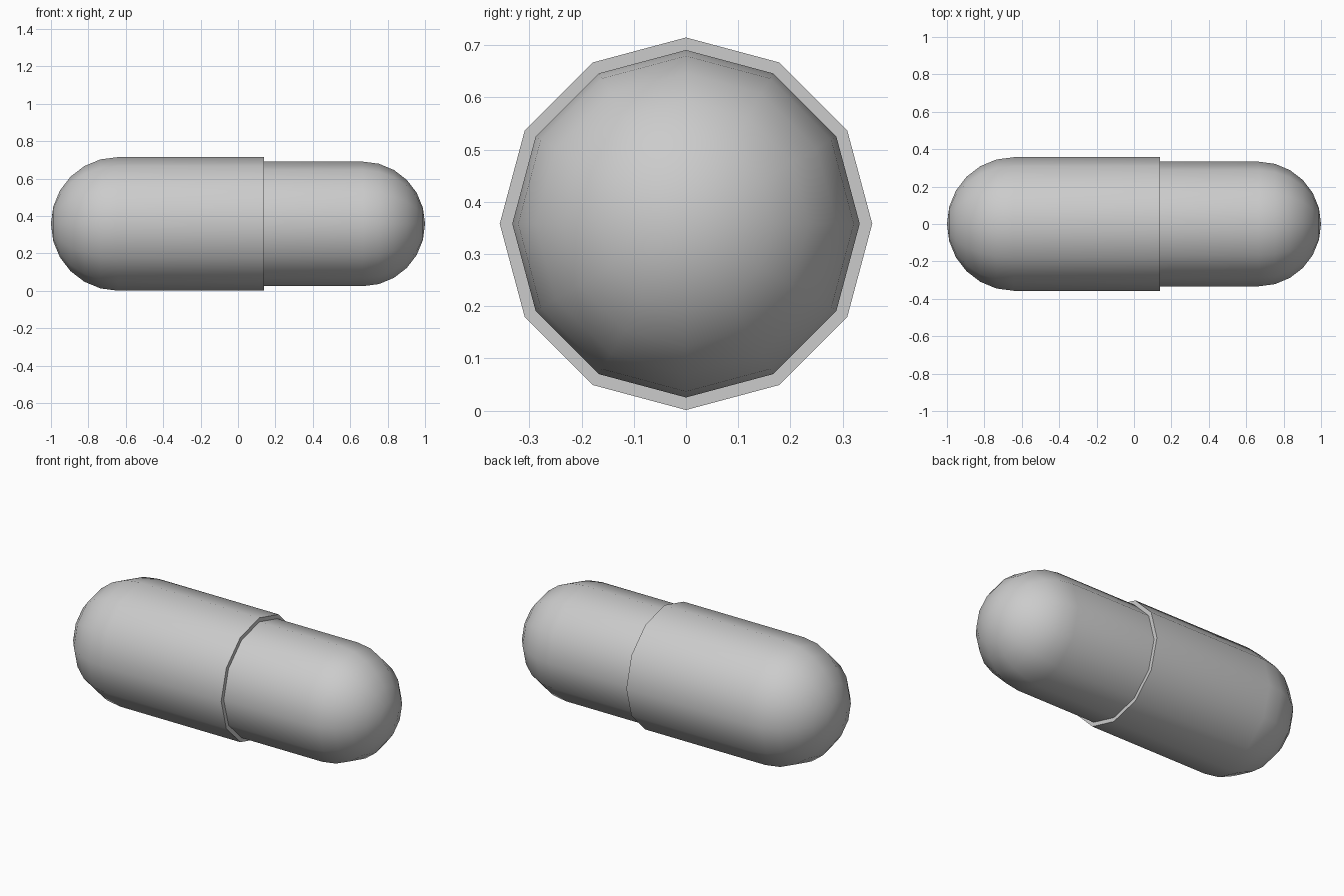
import bpy, bmesh
from math import sin, cos, pi, radians

if "Cube" in bpy.data.objects:
    bpy.data.objects.remove(bpy.data.objects["Cube"])

SIDES = 12        # facets around the capsule
STEPS = 6         # rings in each rounded end
AXIS_Z = 0.358    # height of the long axis
CAP_R, BODY_R = 0.357, 0.333
RIM_X = 0.14


def dome(centre, radius, direction):
    """Quarter-circle profile from the tube edge to the pole, as (x, r)."""
    return [(centre + direction * radius * sin(i * pi / 2 / STEPS),
             radius * cos(i * pi / 2 / STEPS) if i < STEPS else 0.0)
            for i in range(STEPS + 1)]


def lathe_x(name, profile):
    """Revolve an (x, r) profile around the horizontal axis."""
    bm = bmesh.new()
    rings = []
    for x, r in profile:
        if r == 0:
            rings.append([bm.verts.new((x, 0, AXIS_Z))] * SIDES)
        else:
            rings.append([bm.verts.new((x, r * sin(2 * pi * k / SIDES),
                                        AXIS_Z + r * cos(2 * pi * k / SIDES)))
                          for k in range(SIDES)])
    for a, b in zip(rings, rings[1:]):
        for k in range(SIDES):
            n = (k + 1) % SIDES
            corners = list(dict.fromkeys((a[k], b[k], b[n], a[n])))
            bm.faces.new(corners)
    # profiles run from -x to +x, so this winding is made outward-facing
    for f in bm.faces:
        c = f.calc_center_median()
        mid = max(-0.6, min(0.6, c.x))
        out = c.copy()
        out.x -= mid
        out.z -= AXIS_Z
        if abs(f.normal.x if f.normal.length else 0) > 0.99 and abs(c.x - RIM_X) < 0.01:
            out.xyz = (1, 0, 0)
        f.normal_update()
        if abs(c.x - RIM_X) < 1e-4:
            out.xyz = (1, 0, 0)
        if f.normal.dot(out) < 0:
            f.normal_flip()
    mesh = bpy.data.meshes.new(name)
    bm.to_mesh(mesh)
    bm.free()
    obj = bpy.data.objects.new(name, mesh)
    bpy.context.collection.objects.link(obj)
    bpy.ops.object.select_all(action='DESELECT')
    obj.select_set(True)
    bpy.context.view_layer.objects.active = obj
    bpy.ops.object.shade_smooth_by_angle(angle=radians(40))
    return obj


# Wider left half with a flat rim
lathe_x("capsule_cap", dome(-1 + CAP_R, CAP_R, -1)[::-1]
        + [(RIM_X, CAP_R), (RIM_X, BODY_R)])

# Narrower right half emerging from the rim
lathe_x("capsule_body", [(RIM_X, BODY_R)] + dome(1 - BODY_R, BODY_R, 1))
